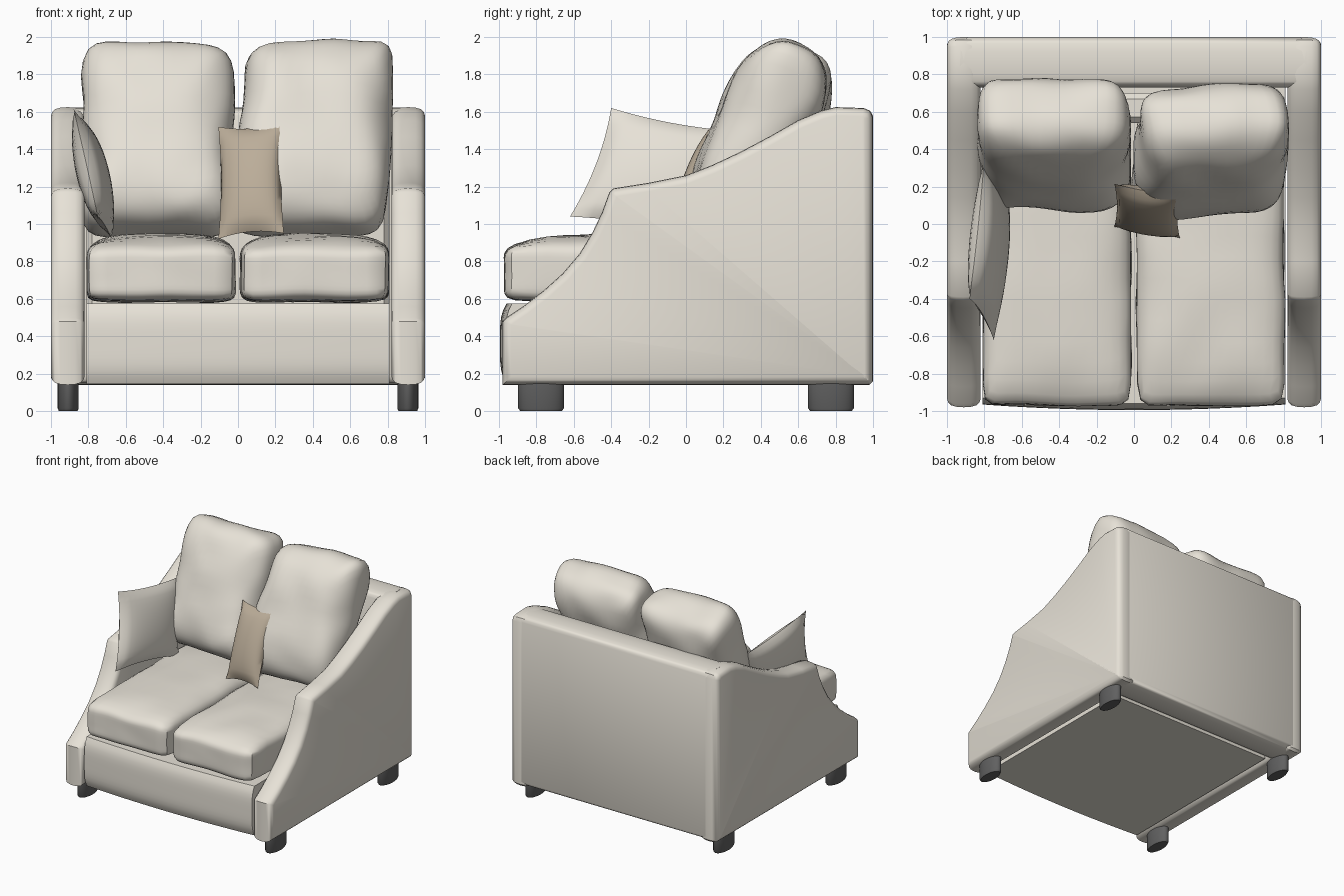
import bpy, bmesh, math
from mathutils import Vector, noise

if "Cube" in bpy.data.objects:
    bpy.data.objects.remove(bpy.data.objects["Cube"])


def material(name, rgb):
    m = bpy.data.materials.new(name)
    m.diffuse_color = (*rgb, 1)
    m.use_nodes = True
    m.node_tree.nodes["Principled BSDF"].inputs["Base Color"].default_value = m.diffuse_color
    return m


CREAM = material("cream_fabric", (0.80, 0.76, 0.68))
BROWN = material("brown_fabric", (0.50, 0.42, 0.32))
DARK = material("dark_feet", (0.12, 0.12, 0.12))


def finish(bm, name, mat, angle=40):
    bmesh.ops.recalc_face_normals(bm, faces=bm.faces)
    me = bpy.data.meshes.new(name)
    bm.to_mesh(me)
    bm.free()
    ob = bpy.data.objects.new(name, me)
    bpy.context.collection.objects.link(ob)
    me.materials.append(mat)
    bpy.ops.object.select_all(action='DESELECT')
    ob.select_set(True)
    bpy.context.view_layer.objects.active = ob
    bpy.ops.object.shade_smooth_by_angle(angle=math.radians(angle))
    return ob


def inset(pts, d):
    """Offset a counter-clockwise outline inwards by d."""
    out = []
    for i, p in enumerate(pts):
        a, b = Vector(pts[i - 1]), Vector(pts[(i + 1) % len(pts)])
        p = Vector(p)
        e1, e2 = (p - a).normalized(), (b - p).normalized()
        n1, n2 = Vector((-e1.y, e1.x)), Vector((-e2.y, e2.x))
        out.append(p + (n1 + n2) * d / (1 + n1.dot(n2)))
    return out


def crowned_slab(name, pts, start, thick, place, mat, rings):
    """Extrude an outline with softly rounded rims; rings = (depth fraction, inset)."""
    bm = bmesh.new()
    loops = []
    for f, d in rings:
        loops.append([bm.verts.new(place(q.x, q.y, start + f * thick)) for q in inset(pts, d)])
    n = len(pts)
    for A, B in zip(loops, loops[1:]):
        for i in range(n):
            bm.faces.new((A[i], A[(i + 1) % n], B[(i + 1) % n], B[i]))
    bm.faces.new(loops[0])
    bm.faces.new(loops[-1])
    return finish(bm, name, mat)


def cushion(name, c, u, v, t, a, b, mat=CREAM, crown=0, wrinkle=0.012, cuts=13):
    """Superquadric cushion: half axes u, v, half thickness t along u x v."""
    c, u, v = Vector(c), Vector(u), Vector(v)
    w = u.cross(v).normalized()
    bm = bmesh.new()
    bmesh.ops.create_cube(bm, size=2)
    bmesh.ops.subdivide_edges(bm, edges=bm.edges[:], cuts=cuts, use_grid_fill=True)
    for vert in bm.verts:
        x, y, z = vert.co
        r = ((abs(x)**a + abs(y)**a)**(b / a) + abs(z)**b)**(1 / b)
        x, y, z = x / r, y / r, z / r
        h = z * t
        if z > 0:
            h += crown * z * (1 - x**4) * (1 - y**4)
        p = c + u * x + v * y + w * h
        vert.co = p + noise.noise_vector(p * 4) * wrinkle
    return finish(bm, name, mat)


def throw_pillow(name, c, u, v, t, mat, n=14):
    """Two bulged sheets sewn at the rim, with pulled-out corners."""
    c, u, v = Vector(c), Vector(u), Vector(v)
    w = u.cross(v).normalized()
    bm = bmesh.new()
    for side in (1, -1):
        new = bmesh.ops.create_grid(bm, x_segments=n, y_segments=n, size=1)["verts"]
        for vert in new:
            x, y = vert.co.x, vert.co.y
            h = side * t * max(0, (1 - x * x) * (1 - y * y))**0.55
            px = x * (1 - 0.08 * x * x * (1 - y * y))
            py = y * (1 - 0.08 * y * y * (1 - x * x))
            vert.co = c + u * px + v * py + w * h
    bmesh.ops.remove_doubles(bm, verts=bm.verts, dist=0.0005)
    return finish(bm, name, mat, 60)


# Sloping arms and the back
RIM = [(0, .045), (.04, .025), (.12, .011), (.28, .003), (.5, 0),
       (.72, .003), (.88, .011), (.96, .025), (1, .045)]
ARM = [(-.98, .14), (.98, .14), (1, .16), (1, 1.57), (.985, 1.605), (.95, 1.62), (.8, 1.625),
       (.72, 1.605), (.6, 1.555), (.45, 1.47), (.29, 1.385), (.14, 1.315), (0, 1.26), (-.2, 1.22),
       (-.39, 1.19), (-.41, 1.17), (-.45, 1.06), (-.5, .955), (-.57, .84), (-.66, .735),
       (-.76, .645), (-.87, .56), (-.96, .5), (-.98, .48)]
for name, x0 in (("left_arm", -1.0), ("right_arm", .82)):
    crowned_slab(name, ARM, x0, .18, lambda y, z, d: (d, y, z), CREAM, RIM)
BACK = [(-.93, .14), (.93, .14), (.93, 1.623), (-.93, 1.623)]
crowned_slab("back", BACK, .73, .27, lambda x, z, d: (x, d, z), CREAM, RIM)

# Inner back support
PAD = [(-.81, .5), (.81, .5), (.81, 1.4), (-.81, 1.4)]
crowned_slab("inner_back", PAD, .54, .16, lambda x, z, d: (x, d, z), CREAM,
             [(0, .03), (.2, 0), (.8, 0), (1, .03)])

# Seat base with a bowed front panel
bm = bmesh.new()
bmesh.ops.create_cube(bm, size=2)
bmesh.ops.subdivide_edges(bm, edges=bm.edges[:], cuts=11, use_grid_fill=True)
for vert in bm.verts:
    x, y, z = vert.co
    front = max(0, -y)
    vert.co = (x * .81, -.1 + y * .83 - front * (.03 * (1 - x * x) + .035 * (1 - z**4)),
               .36 + z * .215)
finish(bm, "seat_base", CREAM)

# Seat cushions
for name, x in (("left_seat_cushion", -.41), ("right_seat_cushion", .41)):
    cushion(name, (x, -.18, .735), (.395, 0, 0), (0, .79, 0), .15, 16, 9, crown=.06)

# Leaning back cushions
cushion("left_back_cushion", (-.43, .425, 1.45), (.40, -.01, 0), (0, .205, .485),
        .26, 9, 2.9, wrinkle=.025)
cushion("right_back_cushion", (.41, .39, 1.46), (.405, .035, 0), (.025, .205, .495),
        .26, 8, 2.9, wrinkle=.025)

# Loose pillows
throw_pillow("side_pillow", (-.775, -.13, 1.265), (.04, .38, -.065), (-.065, .11, .29), .085, CREAM)
throw_pillow("small_pillow", (.07, .07, 1.235), (.175, -.03, .015), (0, .115, .30), .08, BROWN)

# Oval feet
for side, sx in (("left", -1), ("right", 1)):
    for end, y in (("front", -.775), ("back", .775)):
        bm = bmesh.new()
        N = 28
        loops = []
        for z, s in ((0, .9), (.015, 1), (.155, 1)):
            loop = []
            for i in range(N):
                ca, sa = math.cos(math.tau * i / N), math.sin(math.tau * i / N)
                loop.append(bm.verts.new((sx * .908 + .056 * s * ca, y + .123 * s * sa, z)))
            loops.append(loop)
        for A, B in zip(loops, loops[1:]):
            for i in range(N):
                bm.faces.new((A[i], A[(i + 1) % N], B[(i + 1) % N], B[i]))
        bm.faces.new(loops[0])
        bm.faces.new(loops[-1])
        finish(bm, f"{end}_{side}_foot", DARK)
